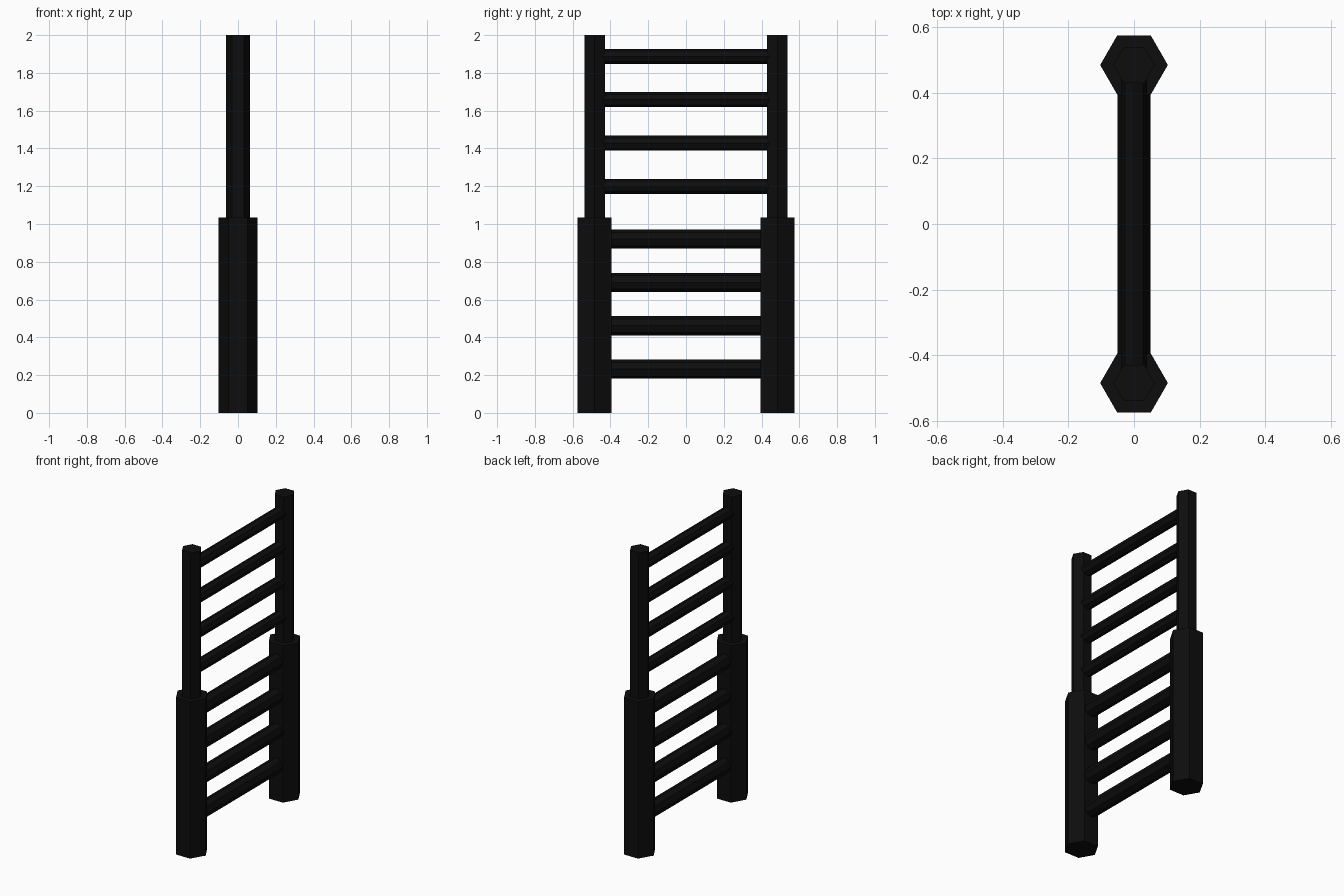
import bpy
from math import pi

if "Cube" in bpy.data.objects:
    bpy.data.objects.remove(bpy.data.objects["Cube"])

black = bpy.data.materials.new("black")
black.diffuse_color = (0.004, 0.004, 0.004, 1)
black.use_nodes = True
black.node_tree.nodes["Principled BSDF"].inputs["Base Color"].default_value = black.diffuse_color


def prism(name, sides, radius, length, location, rotation=(0, 0, 0)):
    bpy.ops.mesh.primitive_cylinder_add(vertices=sides, radius=radius, depth=length,
                                        location=location, rotation=rotation)
    obj = bpy.context.object
    obj.name = name
    obj.data.materials.append(black)
    return obj


POST_Y = 0.484
JOINT_Z = 1.035

# Telescoping hexagonal posts, corners pointing along x
for side, y in (("front", -POST_Y), ("back", POST_Y)):
    prism(f"{side}_lower_post", 6, 0.103, JOINT_Z, (0, y, JOINT_Z / 2), (0, 0, pi / 2))
    upper_bottom = JOINT_Z - 0.05
    prism(f"{side}_upper_post", 6, 0.063, 2 - upper_bottom,
          (0, y, (2 + upper_bottom) / 2), (0, 0, pi / 2))

# Rungs: thick ones below, thinner ones above
for section, start, radius in (("lower", 0.232, 0.0505), ("upper", 1.199, 0.0395)):
    for i in range(4):
        prism(f"{section}_rung_{i + 1}", 8, radius, 2 * POST_Y - 0.04,
              (0, 0, start + i * 0.2295), (pi / 2, 0, 0))
